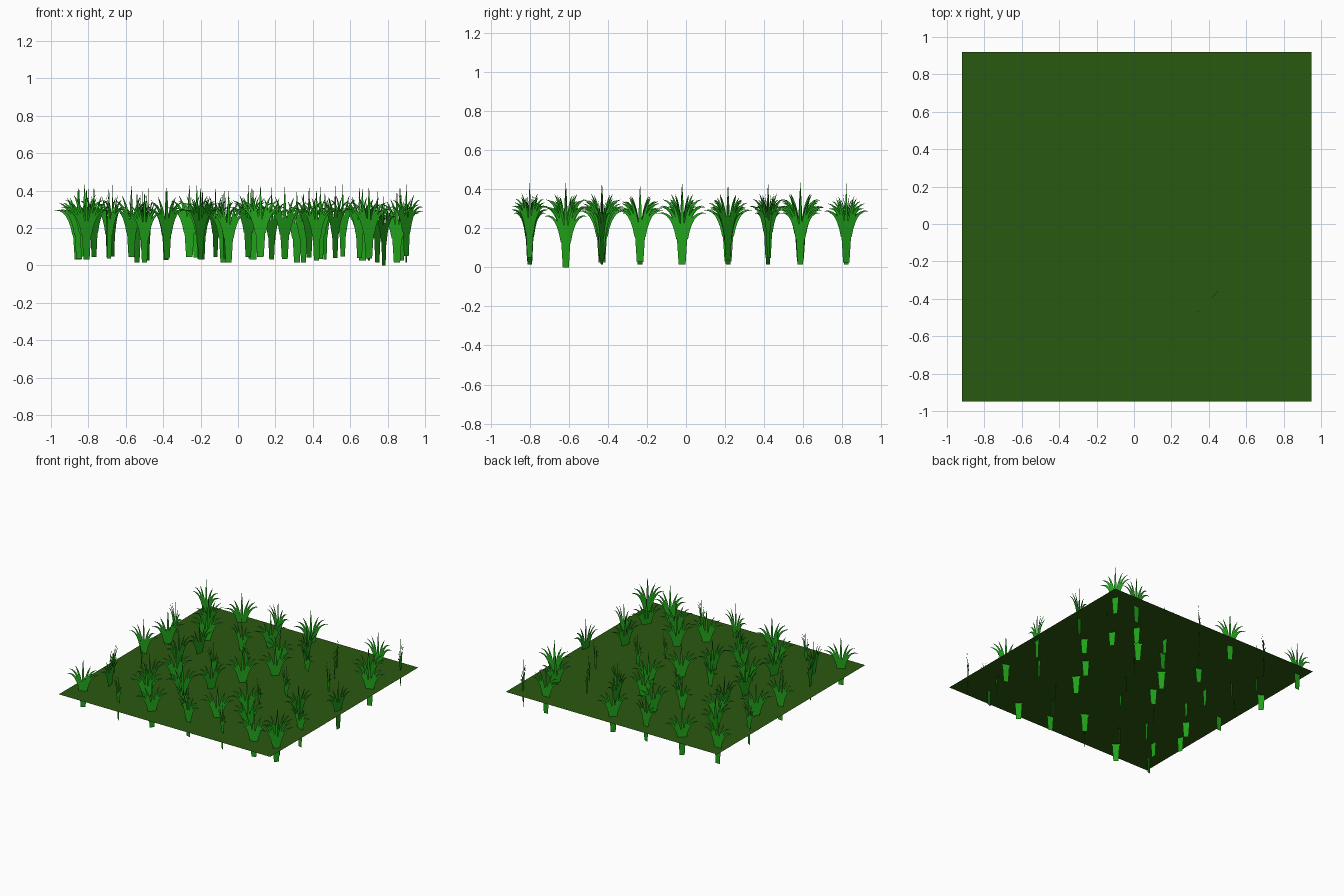
import bpy, bmesh, math, random
from mathutils import Vector, Matrix

if "Cube" in bpy.data.objects:
    bpy.data.objects.remove(bpy.data.objects["Cube"])

random.seed(4)


def material(name, rgb):
    m = bpy.data.materials.new(name)
    m.diffuse_color = (*rgb, 1)
    m.use_nodes = True
    m.node_tree.nodes["Principled BSDF"].inputs["Base Color"].default_value = m.diffuse_color
    return m


soil = material("dark_green", (0.023, 0.1, 0.005))
leaf = material("leaf_green", (0.015, 0.36, 0.01))

# ground sheet, a single flat square
bpy.ops.mesh.primitive_plane_add(size=1.87, location=(0.015, -0.015, 0.16))
ground = bpy.context.object
ground.name = "ground_sheet"
ground.data.materials.append(soil)


def strip(bm, path, widths):
    """Flat tapering ribbon in the XZ plane along a path."""
    prev = None
    for i, p in enumerate(path):
        t = (path[min(i + 1, len(path) - 1)] - path[max(i - 1, 0)]).normalized()
        n = Vector((t.z, 0, -t.x)) * widths[i] / 2
        cur = [bm.verts.new(p - n), bm.verts.new(p + n)]
        if prev:
            bm.faces.new((prev[0], prev[1], cur[1], cur[0]))
        prev = cur


def bezier(a, b, c, steps):
    return [a * (1 - t) ** 2 + b * 2 * t * (1 - t) + c * t * t
            for t in (i / steps for i in range(steps + 1))]


# one flat tuft: a tapered root stalk and a fan of arching blades
bm = bmesh.new()
strip(bm, [Vector((0, 0, z)) for z in (0, 0.09, 0.15)], (0.036, 0.048, 0.056))
# base x, control x, control z, tip x, tip z
blades = [(0.022, 0.045, 0.275, 0.125, 0.262),
          (0.017, 0.035, 0.29, 0.102, 0.3),
          (0.010, 0.022, 0.27, 0.058, 0.328)]
for bx, cx, cz, tx, tz in blades:
    for s in (-1, 1):
        strip(bm, bezier(Vector((s * bx, 0, 0.13)), Vector((s * cx, 0, cz)),
                         Vector((s * tx, 0, tz)), 6),
              (0.017, 0.018, 0.018, 0.016, 0.012, 0.007, 0.001))
strip(bm, [Vector((0, 0, z)) for z in (0.13, 0.22, 0.3, 0.385)],
      (0.02, 0.019, 0.012, 0.001))
tuft_mesh = bpy.data.meshes.new("grass_tuft")
bm.to_mesh(tuft_mesh)
bm.free()
tuft_mesh.materials.append(leaf)

# rows of tufts: row y -> (x, turn in degrees)
rows = {
    0.82: [(-.855, 0), (-.54, 42), (-.22, -16), (.07, 45), (.665, 0), (.865, -65)],
    0.585: [(-.67, 62), (-.12, 55), (.2, 88), (.465, -62), (.745, 52)],
    0.42: [(-.85, -33), (-.57, 30), (-.26, -15), (.08, 0), (.315, -33), (.56, -50), (.87, 17)],
    0.215: [(-.77, 45), (-.49, 80), (-.08, -40), (.18, 45), (.65, -45)],
    -0.02: [(-.82, 0), (-.51, 75), (-.2, -30), (.055, 38), (.44, -37), (.9, 80)],
    -0.235: [(-.69, -50), (-.385, 45), (-.07, 65), (.35, -45), (.7, 70)],
    -0.43: [(-.8, -70), (-.48, 70), (-.19, 52), (.38, 45), (.85, -20)],
    -0.615: [(-.7, -85), (-.38, 35), (-.05, -30), (.25, 30), (.52, 50), (.78, 60)],
    -0.8: [(-.81, 25), (-.5, -40), (-.2, 48), (.12, -15), (.42, -40), (.7, 20), (.9, 45)],
}
for r, (y, row) in enumerate(rows.items()):
    lowest = random.randrange(len(row))
    for i, (x, turn) in enumerate(row):
        z = 0.015 if i == lowest else random.uniform(0.025, 0.05)
        if (x, y) == (.78, -0.615):
            z = 0
        ob = bpy.data.objects.new(f"grass_tuft_{r + 1}_{i + 1}", tuft_mesh)
        ob.matrix_world = Matrix.Translation((x, y, z)) @ Matrix.Rotation(math.radians(turn), 4, 'Z')
        bpy.context.collection.objects.link(ob)
